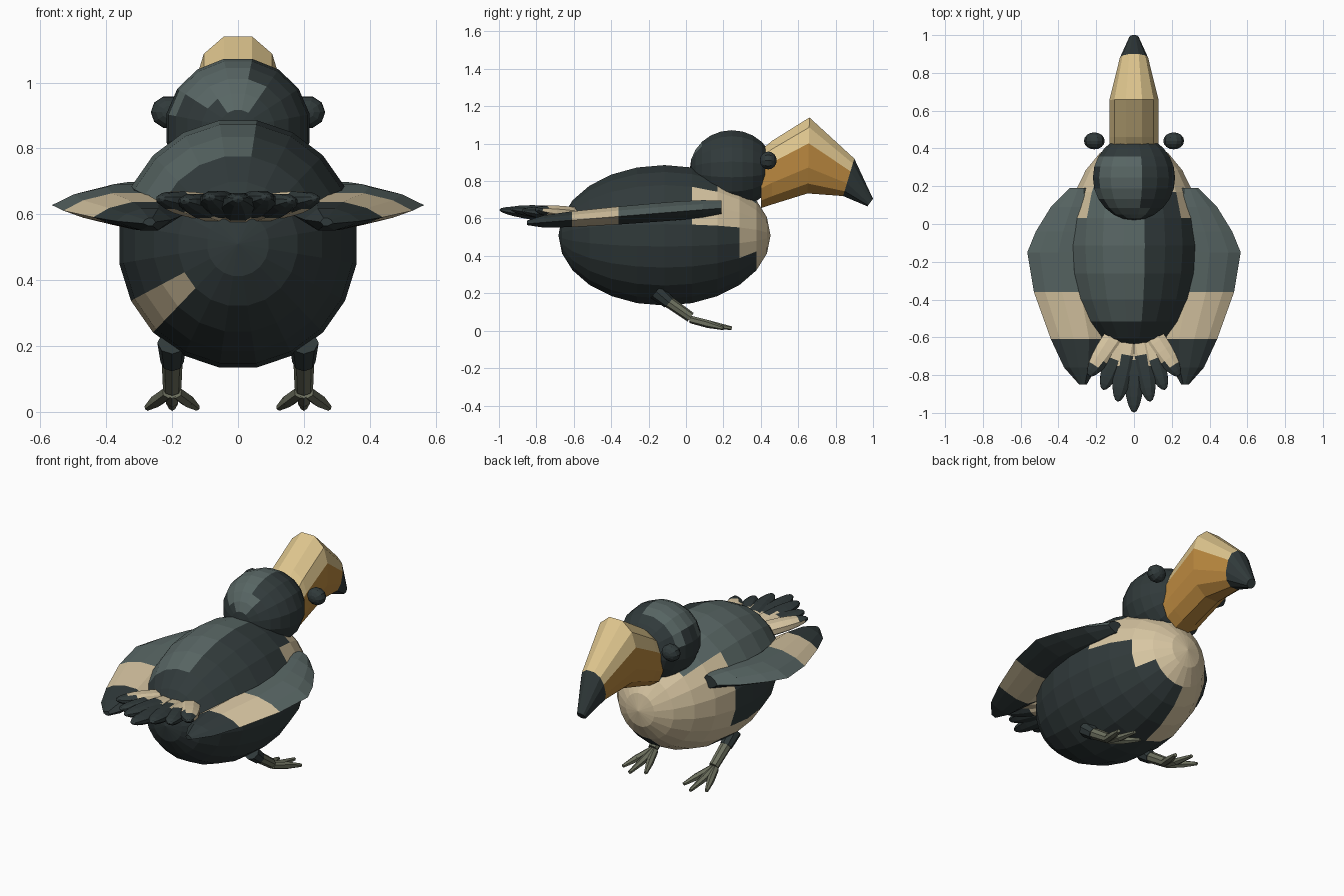
import bpy, bmesh
from math import radians, sin, cos, pi
from mathutils import Vector, Matrix

if "Cube" in bpy.data.objects:
    bpy.data.objects.remove(bpy.data.objects["Cube"])

PALETTE = {
    "charcoal": (0.030, 0.042, 0.043),
    "slate": (0.098, 0.133, 0.128),
    "cream": (0.68, 0.56, 0.36),
    "beak_yellow": (0.73, 0.56, 0.27),
    "beak_orange": (0.50, 0.25, 0.05),
    "olive": (0.155, 0.165, 0.115),
}
MATS = []
for name, rgb in PALETTE.items():
    m = bpy.data.materials.new(name)
    m.use_nodes = True
    m.diffuse_color = (*rgb, 1)
    m.node_tree.nodes["Principled BSDF"].inputs["Base Color"].default_value = (*rgb, 1)
    MATS.append(m)
INDEX = {n: i for i, n in enumerate(PALETTE)}


def finish(name, bm, color):
    """Turn a bmesh into an object; color is a name or a rule on (centre, normal)."""
    bmesh.ops.recalc_face_normals(bm, faces=bm.faces)
    bm.normal_update()
    used = []
    for f in bm.faces:
        c = color if isinstance(color, str) else color(f.calc_center_median(), f.normal)
        if c not in used:
            used.append(c)
        f.material_index = used.index(c)
    me = bpy.data.meshes.new(name)
    bm.to_mesh(me)
    bm.free()
    for c in used:
        me.materials.append(MATS[INDEX[c]])
    ob = bpy.data.objects.new(name, me)
    bpy.context.collection.objects.link(ob)
    return ob


def ball(name, center, radii, color, segs=16, rings=12, turn=None):
    """Ellipsoid with its poles along y, flat facet on top."""
    bm = bmesh.new()
    bmesh.ops.create_uvsphere(bm, u_segments=segs, v_segments=rings, radius=1)
    mat = (Matrix.Translation(center) @ (turn or Matrix())
           @ Matrix.Diagonal((*radii, 1))
           @ Matrix.Rotation(pi / 2, 4, 'X') @ Matrix.Rotation(pi / segs, 4, 'Z'))
    bm.transform(mat)
    return finish(name, bm, color)


def rod(name, a, b, r1, r2, color, segs=6):
    a, b = Vector(a), Vector(b)
    d = b - a
    bm = bmesh.new()
    bmesh.ops.create_cone(bm, cap_ends=True, segments=segs, radius1=r1, radius2=r2, depth=d.length)
    bm.transform(Matrix.Translation((a + b) / 2) @ d.to_track_quat('Z', 'Y').to_matrix().to_4x4())
    return finish(name, bm, color)


def loft(name, rings, color):
    bm = bmesh.new()
    loops = [[bm.verts.new(p) for p in ring] for ring in rings]
    n = len(loops[0])
    for a, b in zip(loops, loops[1:]):
        for i in range(n):
            j = (i + 1) % n
            bm.faces.new((a[i], a[j], b[j], b[i]))
    bm.faces.new(loops[0])
    bm.faces.new(loops[-1])
    return finish(name, bm, color)


# Body: dark, with a lopsided cream chest and a lighter back
def body_color(c, n):
    if c.z > 0.66 and c.x < 0.08 and -0.52 < c.y < 0.36 and (c.y < 0 or c.z > 0.72):
        return "slate"
    if c.y > 0.4:
        return "cream"
    if c.x > 0 and ((c.y > 0.03 and 0.52 < c.z < 0.78) or (c.y > 0.3 and c.z > 0.42)):
        return "cream"
    if c.x < -0.03 and c.y > 0 and 0.18 < c.z < 0.72:
        return "cream"
    if c.x < 0 and c.y > -0.62 and 0.5 < (0.51 - c.z) / -c.x < 1.0:
        return "cream"
    return "charcoal"


ball("body", (0, -0.115, 0.51), (0.365, 0.567, 0.38), body_color, 20, 12)


# Head and eyes
def head_color(c, n):
    return "slate" if -0.19 < c.x < 0.06 and c.z > 0.93 and c.y < 0.34 else "charcoal"


ball("head", (0, 0.245, 0.862), (0.222, 0.225, 0.214), head_color, 16, 12)
for side, s in (("left", 1), ("right", -1)):
    ball(side + "_eye", (s * 0.21, 0.44, 0.91), (0.055, 0.045, 0.05), "charcoal", 10, 8)

# Beak: stations of y, z centre, half width, half height, forward lean
half = [(0.33, 1), (0.8, 0.74), (1, 0.32), (1, -0.32), (0.8, -0.74), (0.33, -1)]
section = half + [(-x, z) for x, z in reversed(half)]
stations = [(0.40, 0.81, 0.13, 0.155, 0), (0.46, 0.845, 0.13, 0.17, 0), (0.655, 0.937, 0.13, 0.203, 0.005),
            (0.87, 0.82, 0.075, 0.1, 0.03), (0.985, 0.685, 0.025, 0.02, 0.015)]


def beak_color(c, n):
    if c.y > 0.88:
        return "charcoal"
    ridge = 0.935 if c.y > 0.655 else 0.945
    return "beak_yellow" if c.z > ridge or n.z > 0.3 else "beak_orange"


loft("beak", [[(w * x, y + lean * z, zc + h * z) for x, z in section]
              for y, zc, w, h, lean in stations], beak_color)


# Wings: flattened lofts from shoulder to tip, cream band before the dark tip
def wing_color(c, n):
    if -0.6 < c.y < -0.37:
        return "cream"
    return "slate" if n.z > 0.2 and c.y > -0.6 else "charcoal"


# y, inner x, outer x, half thickness
wing = [(0.19, 0.24, 0.34, 0.035), (0.09, 0.2, 0.44, 0.046), (-0.04, 0.2, 0.52, 0.05),
        (-0.15, 0.2, 0.565, 0.05), (-0.36, 0.2, 0.53, 0.048), (-0.61, 0.17, 0.44, 0.042),
        (-0.76, 0.2, 0.37, 0.033), (-0.85, 0.25, 0.29, 0.012)]
for side, s in (("left", 1), ("right", -1)):
    rings = []
    for y, xi, xo, t in wing:
        z = 0.66 + 0.08 * (y - 0.19)
        ring = [(xi, z)]
        for k, u in ((1, 0.25), (1, 0.55), (0.55, 0.82)):
            ring.append((xi + (xo - xi) * u, z + t * k))
        ring.append((xo, z - 0.005))
        for k, u in ((0.55, 0.82), (1, 0.55), (1, 0.25)):
            ring.append((xi + (xo - xi) * u, z - t * k))
        rings.append([(s * x, y, zz) for x, zz in ring])
    loft(side + "_wing", rings, wing_color)


# Tail: fan of slim feathers, cream at the root
def tail_color(c, n):
    return "cream" if c.y > -0.72 - 0.25 * max(0, abs(c.x) - 0.12) else "charcoal"


fan = [(0, 0.55), (10, 0.5), (21, 0.46), (34, 0.43)]
for i, (deg, length) in enumerate(fan):
    for s in ((1, -1) if deg else (1,)):
        a = radians(deg) * s
        mid = (sin(a) * length / 2, -0.45 - cos(a) * length / 2, 0.618 + 0.008 * (i % 2))
        turn = Matrix.Rotation(a, 4, 'Z') @ Matrix.Rotation(radians(-6), 4, 'X')
        ball("tail_feather", mid, (0.062, length / 2, 0.04), tail_color, 8, 12, turn)

# Legs and three-toed feet
for side, s in (("left", 1), ("right", -1)):
    x = 0.2 * s
    rod(side + "_thigh", (x, -0.16, 0.21), (x, -0.09, 0.15), 0.045, 0.035, "charcoal", 8)
    rod(side + "_leg", (x, -0.13, 0.18), (x, 0.025, 0.072), 0.033, 0.028, "olive", 8)
    for spread, reach in ((-0.075, 0.2), (0, 0.245), (0.075, 0.2)):
        knee = (x + spread * 0.6, 0.12, 0.035)
        rod(side + "_toe", (x + spread * 0.15, 0.025, 0.06), knee, 0.02, 0.021, "olive")
        rod(side + "_toe_tip", knee, (x + spread, reach, 0.013), 0.021, 0.01, "olive")
